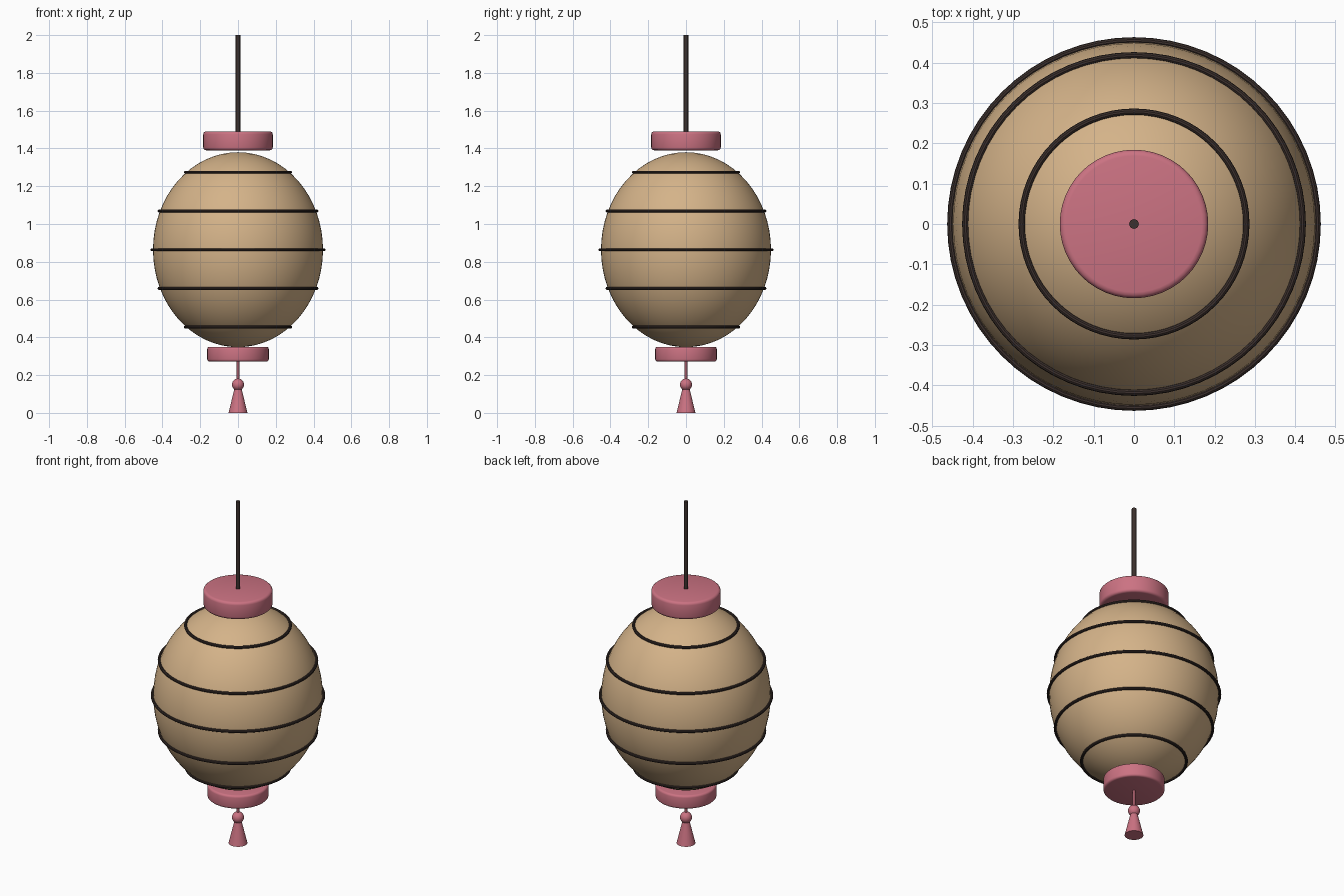
import bpy, math

cube = bpy.data.objects.get("Cube")
if cube:
    bpy.data.objects.remove(cube, do_unlink=True)


def make_material(name, rgb):
    mat = bpy.data.materials.new(name)
    mat.use_nodes = True
    mat.diffuse_color = (*rgb, 1)
    bsdf = mat.node_tree.nodes["Principled BSDF"]
    bsdf.inputs["Base Color"].default_value = (*rgb, 1)
    bsdf.inputs["Roughness"].default_value = 0.8
    return mat


paper = make_material("tan paper", (0.66, 0.45, 0.25))
pink = make_material("rose pink", (0.60, 0.17, 0.225))
dark = make_material("dark brown", (0.045, 0.03, 0.026))


def finish(name, mat, bevel=0):
    """Name, colour, bevel and smooth the active object."""
    obj = bpy.context.object
    obj.name = obj.data.name = name
    obj.data.materials.append(mat)
    if bevel:
        mod = obj.modifiers.new("rounded edges", "BEVEL")
        mod.width, mod.segments = bevel, 3
        mod.limit_method, mod.angle_limit = "ANGLE", math.radians(40)
        bpy.ops.object.modifier_apply(modifier=mod.name)
    bpy.ops.object.shade_smooth_by_angle(angle=math.radians(35))
    return obj


def cone(name, mat, z0, z1, r0, r1, sides=32, bevel=0):
    bpy.ops.mesh.primitive_cone_add(vertices=sides, radius1=r0, radius2=r1,
                                    depth=z1 - z0, location=(0, 0, (z0 + z1) / 2))
    return finish(name, mat, bevel)


# Paper body: a sphere stretched upward
BODY_Z, BODY_R, BODY_H = 0.864, 0.45, 0.516
bpy.ops.mesh.primitive_uv_sphere_add(segments=64, ring_count=32, radius=1,
                                     location=(0, 0, BODY_Z))
bpy.context.object.scale = (BODY_R, BODY_R, BODY_H)
bpy.ops.object.transform_apply(location=False, rotation=False, scale=True)
finish("lantern_body", paper)

# Five ribs that follow the body's outline
for i in range(-2, 3):
    dz = i * 0.205
    radius = BODY_R * math.sqrt(1 - (dz / BODY_H) ** 2) + 0.005
    bpy.ops.mesh.primitive_torus_add(major_radius=radius, minor_radius=0.008,
                                     major_segments=64, minor_segments=10,
                                     location=(0, 0, BODY_Z + dz))
    finish(f"rib_{i + 3}", dark)

# Caps and hanging cord
cone("top_cap", pink, 1.39, 1.49, 0.184, 0.184, 48, 0.015)
cone("bottom_cap", pink, 0.272, 0.35, 0.163, 0.163, 48, 0.012)
cone("hanging_cord", dark, 1.45, 2.0, 0.012, 0.012, 16)

# Tassel
cone("tassel_string", pink, 0.15, 0.29, 0.007, 0.007, 12)
bpy.ops.mesh.primitive_uv_sphere_add(segments=24, ring_count=16, radius=0.032,
                                     location=(0, 0, 0.15))
finish("tassel_bead", pink)
cone("tassel_skirt", pink, 0.0, 0.14, 0.05, 0.016, 24)
